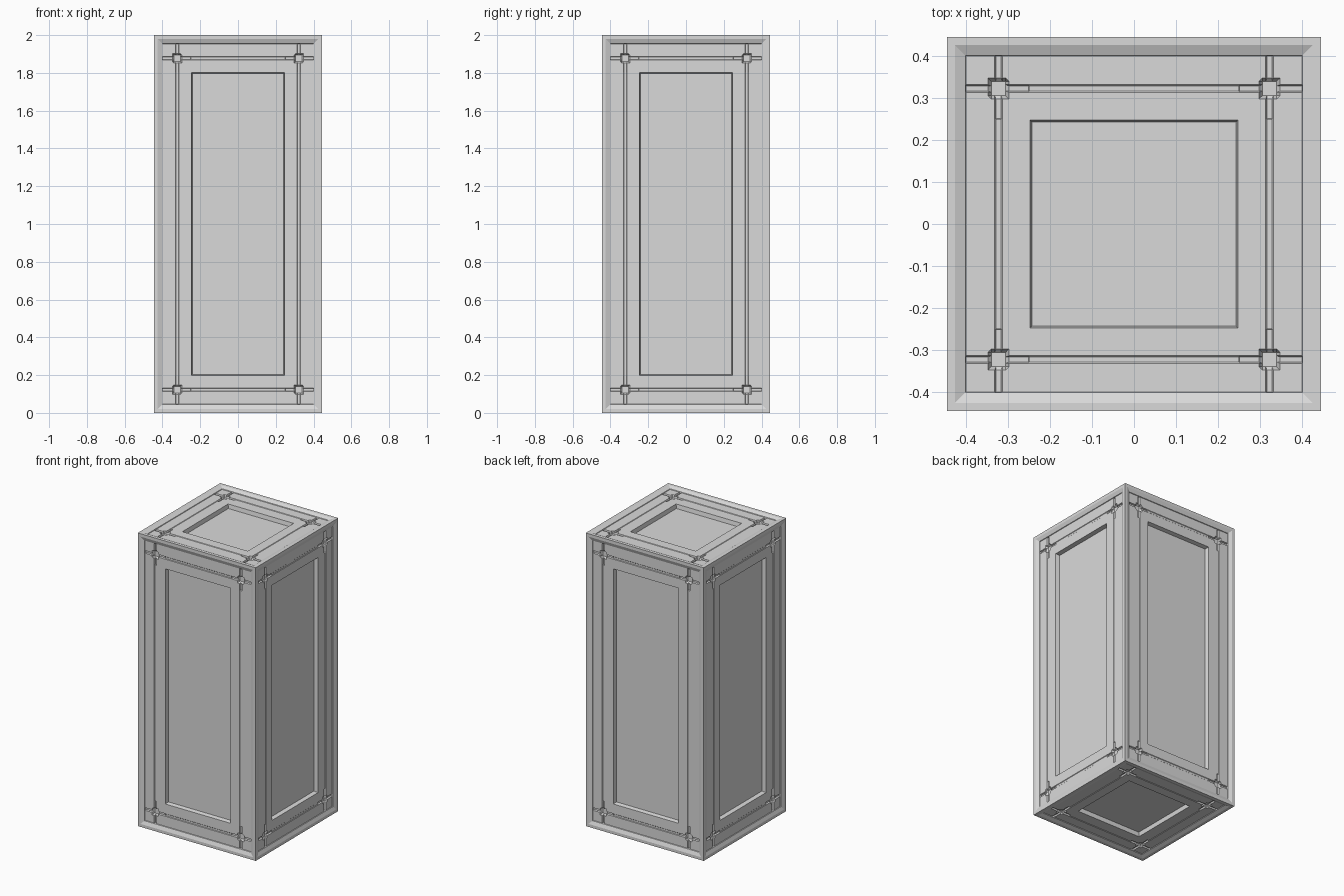
import bpy, bmesh
from mathutils import Vector

if "Cube" in bpy.data.objects:
    bpy.data.objects.remove(bpy.data.objects["Cube"])

HALF, TALL = 0.445, 1.0          # half width, half height

mat = bpy.data.materials.new("light grey")
mat.diffuse_color = (0.7, 0.7, 0.7, 1)
mat.use_nodes = True
mat.node_tree.nodes["Principled BSDF"].inputs["Base Color"].default_value = mat.diffuse_color

# grid stations measured inward from the nearest edge of a face
STOPS = [0, .02, .044, .046, .098, .106, .114, .117, .129, .132,
         .140, .148, .194, .196, .198, .203]


def ramp(t, pts):
    """Piecewise linear lookup."""
    if t <= pts[0][0]:
        return pts[0][1]
    for (a, da), (b, db) in zip(pts, pts[1:]):
        if t <= b:
            return da + (db - da) * (t - a) / (b - a)
    return pts[-1][1]


def groove(across, along):
    # deep near the corners, only a faint line between them
    deep = ramp(along, [(.044, 0), (.046, .010), (.194, .010), (.196, .003)])
    return deep * ramp(across, [(.114, 0), (.117, 1), (.129, 1), (.132, 0)])


def depth(tu, tv):
    m = min(tu, tv)
    # rim, sloped border, flat frame, sunken centre panel
    d = ramp(m, [(.02, 0), (.044, .010), (.046, .014), (.198, .014), (.203, .042)])
    if m < .198:
        cut = max(groove(tu, tv), groove(tv, tu))
        # square corner sockets
        wall = [(.098, 0), (.106, .018), (.140, .018), (.148, 0)]
        socket = min(ramp(tu, wall), ramp(tv, wall))
        d += max(cut, socket)
    return d


def stations(half):
    return [-half + s for s in STOPS] + [half - s for s in reversed(STOPS)]


def add_face(bm, u, v, hu, hv, hn):
    u, v = Vector(u), Vector(v)
    n = u.cross(v)
    us, vs = stations(hu), stations(hv)
    g = [[bm.verts.new(u * a + v * b + n * (hn - depth(hu - abs(a), hv - abs(b)))
                       + Vector((0, 0, TALL)))
          for b in vs] for a in us]
    for i in range(len(us) - 1):
        for j in range(len(vs) - 1):
            q = [g[i][j], g[i + 1][j], g[i + 1][j + 1], g[i][j + 1]]
            # split each cell along the mitre direction of its corner
            if (us[i] + us[i + 1]) * (vs[j] + vs[j + 1]) < 0:
                q = q[1:] + q[:1]
            bm.faces.new((q[0], q[1], q[2]))
            bm.faces.new((q[0], q[2], q[3]))


bm = bmesh.new()
# four tall sides
for u in ((1, 0, 0), (0, 1, 0), (-1, 0, 0), (0, -1, 0)):
    add_face(bm, u, (0, 0, 1), HALF, TALL, HALF)
# top and bottom
add_face(bm, (1, 0, 0), (0, 1, 0), HALF, HALF, TALL)
add_face(bm, (1, 0, 0), (0, -1, 0), HALF, HALF, TALL)
bmesh.ops.remove_doubles(bm, verts=bm.verts[:], dist=0.0001)

mesh = bpy.data.meshes.new("panelled_crate")
bm.to_mesh(mesh)
bm.free()
mesh.materials.append(mat)
crate = bpy.data.objects.new("panelled_crate", mesh)
bpy.context.collection.objects.link(crate)
